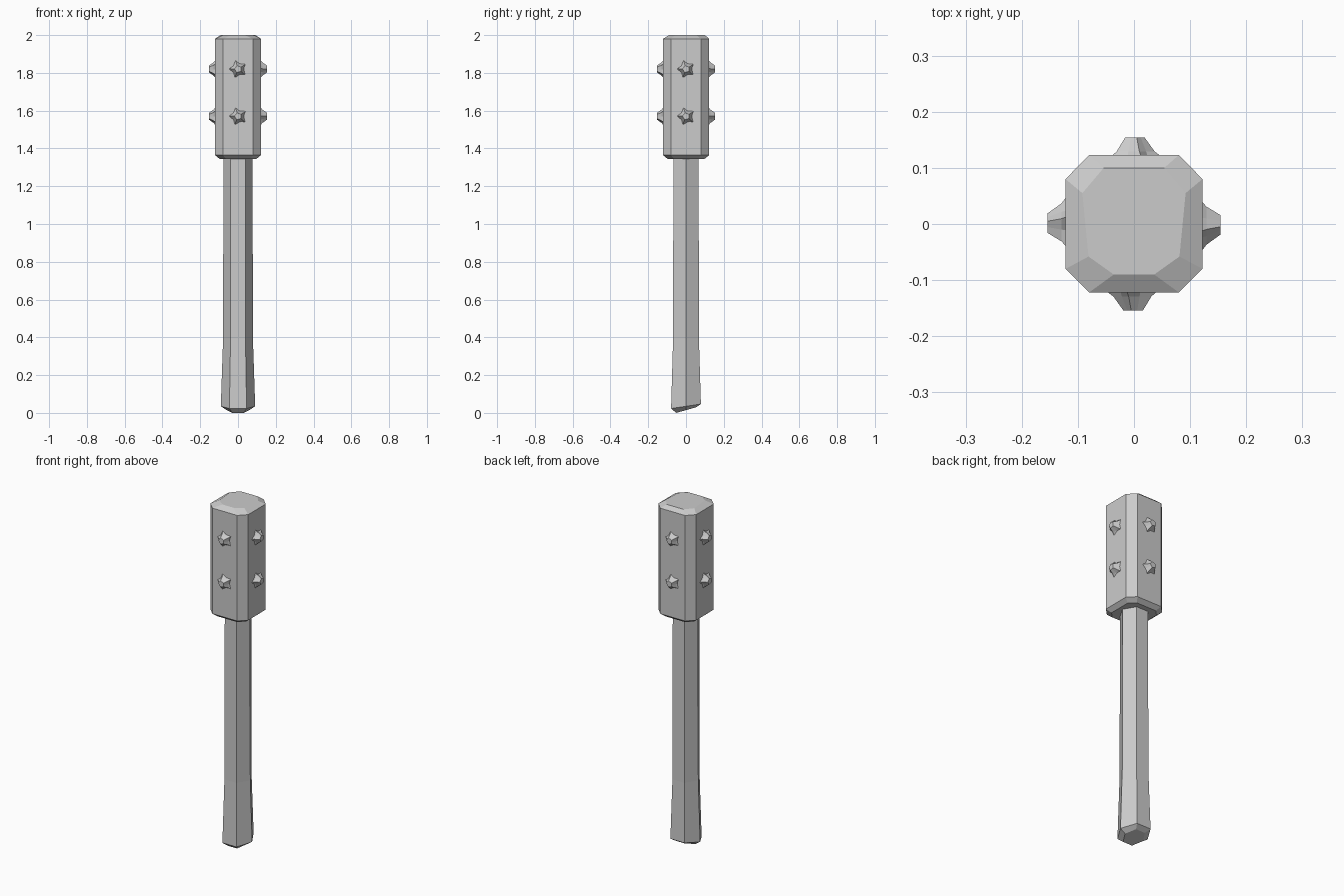
import bpy, bmesh
from math import sin, cos, pi, radians
from mathutils import Matrix, Vector

cube = bpy.data.objects.get("Cube")
if cube:
    bpy.data.objects.remove(cube, do_unlink=True)

grey = bpy.data.materials.new("plain grey")
grey.use_nodes = True
colour = (0.6, 0.6, 0.6, 1)
grey.diffuse_color = colour
grey.node_tree.nodes["Principled BSDF"].inputs["Base Color"].default_value = colour


def loft(name, rings, matrix=Matrix()):
    """Join matching rings of points into a closed, flat-shaded solid."""
    bm = bmesh.new()
    loops = [[bm.verts.new(matrix @ Vector(p)) for p in ring] for ring in rings]
    n = len(loops[0])
    for low, high in zip(loops, loops[1:]):
        for i in range(n):
            j = (i + 1) % n
            bm.faces.new((low[i], low[j], high[j], high[i]))
    bm.faces.new(loops[0][::-1])
    bm.faces.new(loops[-1])
    bmesh.ops.recalc_face_normals(bm, faces=bm.faces)
    mesh = bpy.data.meshes.new(name)
    bm.to_mesh(mesh)
    bm.free()
    mesh.materials.append(grey)
    obj = bpy.data.objects.new(name, mesh)
    bpy.context.collection.objects.link(obj)
    return obj


def hexagon(radius, z, slope=0):
    pts = [(radius * cos(i * pi / 3), radius * sin(i * pi / 3)) for i in range(6)]
    return [(x, y, z + slope * y) for x, y in pts]


def mirrored(half, z):
    """Complete a right-hand outline across x = 0."""
    return [(x, y, z) for x, y in half] + [(-x, y, z) for x, y in half[::-1]]


# Six-sided handle, flared at the grip, with a slanted bevelled end
loft("handle", [
    hexagon(0.06, 0.0146, 0.28),
    hexagon(0.091, 0.035, 0.15),
    hexagon(0.079, 0.39),
    hexagon(0.077, 1.38),
])

# Eight-sided head with bevelled ends and an uneven top facet
side = [(0.08, -0.122), (0.122, -0.08), (0.122, 0.08), (0.08, 0.123)]
top = [(0.036, -0.09), (0.081, -0.058), (0.092, 0.055), (0.054, 0.1)]
loft("head", [
    mirrored([(x * 0.8, y * 0.8) for x, y in side], 1.345),
    mirrored(side, 1.365),
    mirrored(side, 1.98),
    mirrored(top, 2.0),
])


# Star-based studs on the four broad sides
def star(tip, notch, out):
    pts = []
    for i in range(10):
        r = notch if i % 2 else tip
        a = pi / 2 + radians(15) + i * pi / 5
        pts.append((r * cos(a), -out, r * sin(a)))
    return pts


for k, facing in enumerate(("front", "left", "back", "right")):
    for level, z in (("lower", 1.57), ("upper", 1.82)):
        place = Matrix.Translation((0, 0, z)) @ Matrix.Rotation(k * pi / 2, 4, "Z")
        loft(f"{level}_{facing}_stud", [
            star(0.052, 0.032, 0.118),
            star(0.037, 0.028, 0.129),
            star(0.019, 0.0154, 0.154),
        ], place)
